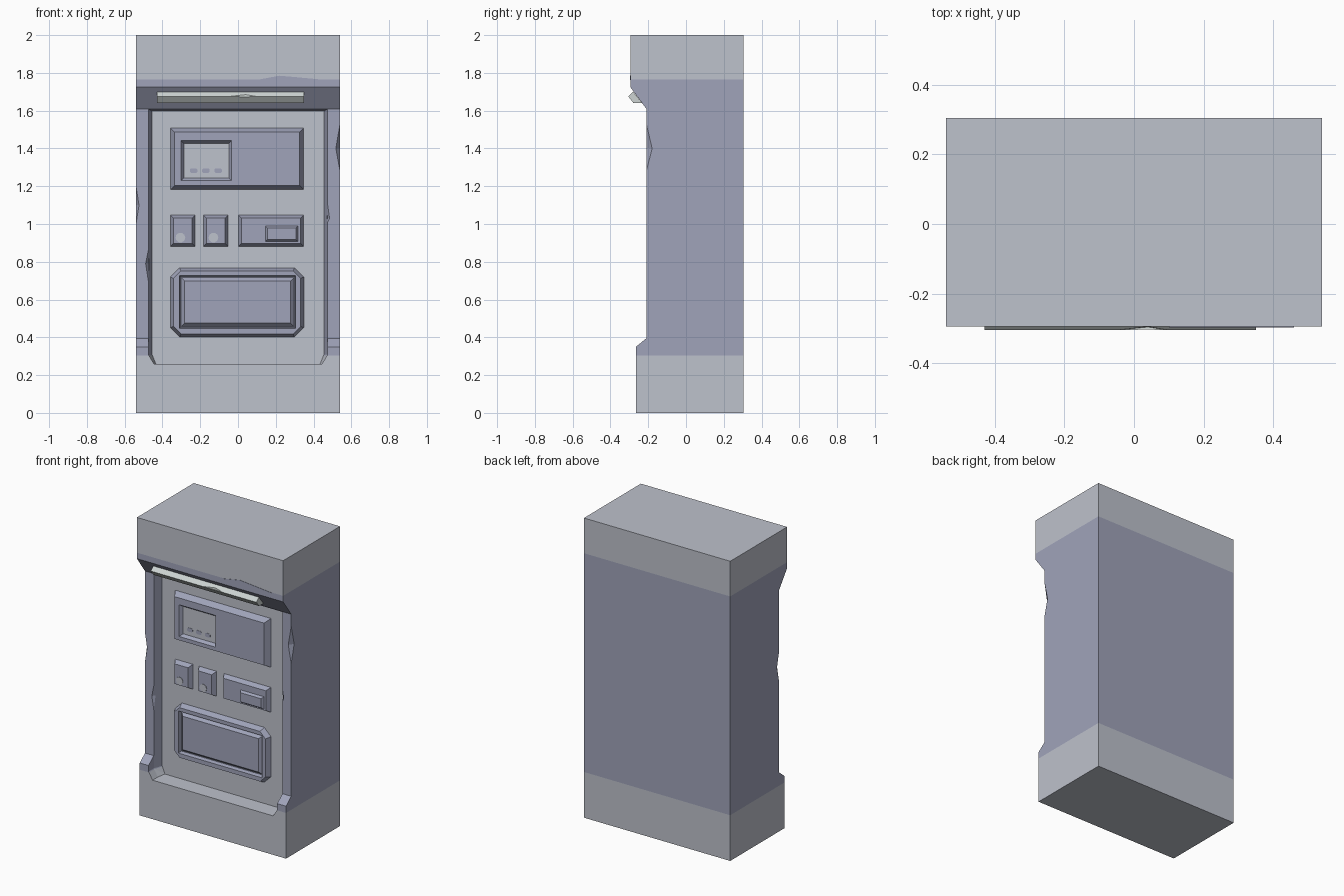
import bpy, bmesh, math
from mathutils import Vector

if "Cube" in bpy.data.objects:
    bpy.data.objects.remove(bpy.data.objects["Cube"])


def material(name, rgb):
    m = bpy.data.materials.new(name)
    m.diffuse_color = (*rgb, 1)
    m.use_nodes = True
    m.node_tree.nodes["Principled BSDF"].inputs["Base Color"].default_value = m.diffuse_color
    return m


GREY = material("light grey", (0.515, 0.539, 0.604))
BLUE = material("blue grey", (0.352, 0.371, 0.491))
LAMP = material("pale lamp", (0.61, 0.658, 0.645))

PANEL = -0.15   # y of the recessed front panel


def finish(name, bm, mats):
    bmesh.ops.recalc_face_normals(bm, faces=bm.faces)
    me = bpy.data.meshes.new(name)
    bm.to_mesh(me)
    bm.free()
    ob = bpy.data.objects.new(name, me)
    bpy.context.collection.objects.link(ob)
    for m in mats:
        me.materials.append(m)
    return ob


def hull(name, pts, mat):
    bm = bmesh.new()
    for p in pts:
        bm.verts.new(p)
    bmesh.ops.convex_hull(bm, input=bm.verts)
    bmesh.ops.dissolve_limit(bm, angle_limit=0.005, verts=bm.verts, edges=bm.edges)
    return finish(name, bm, [mat])


def extrude_x(name, profile, x0, x1, mat):
    """Extrude a (y, z) profile along x."""
    bm = bmesh.new()
    a = [bm.verts.new((x0, y, z)) for y, z in profile]
    b = [bm.verts.new((x1, y, z)) for y, z in profile]
    bm.faces.new(a)
    bm.faces.new(b[::-1])
    n = len(a)
    for i in range(n):
        bm.faces.new((a[i], a[(i + 1) % n], b[(i + 1) % n], b[i]))
    return finish(name, bm, [mat])


def outline(x0, x1, z0, z1, y, c=0):
    """Rectangle in the front plane, with optional cut corners."""
    if c == 0:
        return [(x, y, z) for x in (x0, x1) for z in (z0, z1)]
    return [(x, y, z) for xa, xb in ((x0, x0 + c), (x1, x1 - c))
            for za, zb in ((z0, z0 + c), (z1, z1 - c)) for x, z in ((xb, za), (xa, zb))]


def raised(name, x0, x1, z0, z1, back, front, inset, mat, c=0):
    """Plate with bevelled sides; a negative inset widens it toward the front."""
    i = inset
    return hull(name, outline(x0, x1, z0, z1, back, c)
                + outline(x0 + i, x1 - i, z0 + i, z1 - i, front, c * 0.8), mat)


def cut(ob, cutter):
    m = ob.modifiers.new("cut", "BOOLEAN")
    m.operation = "DIFFERENCE"
    m.solver = "EXACT"
    m.object = cutter
    bpy.context.view_layer.objects.active = ob
    bpy.ops.object.modifier_apply(modifier=m.name)
    bpy.data.objects.remove(cutter)


# Cabinet body from its side profile
body = extrude_x("cabinet", [(0.305, 0), (-0.265, 0), (-0.265, 0.35), (-0.21, 0.395),
                             (-0.21, 1.61), (-0.295, 1.725), (-0.295, 2), (0.305, 2)],
                 -0.54, 0.54, GREY)

# Front recess with sloped sides
pts = []
for y, w, b, top in ((PANEL, 0.455, 0.435, 1.597), (-0.21, 0.475, 0.445, 1.608),
                     (-0.35, 0.475, 0.445, 1.608)):
    for s in (-1, 1):
        pts += [(s * b, y, 0.26), (s * w, y, 0.31), (s * w, y, top)]
cut(body, hull("recess_cutter", pts, GREY))

# Worn chips on the column edges: (edge x, inward direction, low z, mid z, high z, size)
for x, d, z0, zm, z1, r in ((0.54, -1, 1.28, 1.40, 1.53, 0.022),
                            (-0.54, 1, 1.0, 1.1, 1.2, 0.016),
                            (-0.475, -1, 0.70, 0.79, 0.86, 0.014),
                            (0.475, 1, 1.01, 1.03, 1.10, 0.010)):
    e = Vector((x, -0.21, 0))
    out = Vector((-d * 0.03, -0.03, zm))
    cut(body, hull("chip_cutter", [e + Vector((0, 0, z0)), e + Vector((0, 0, z1)),
                                   e + Vector((d * r, 0, zm)), e + Vector((0, r * 1.4, zm)),
                                   e + out], GREY))

# Blue middle band, grey front panel, grey top and base
body.data.materials.clear()
body.data.materials.append(GREY)
body.data.materials.append(BLUE)
bm = bmesh.new()
bm.from_mesh(body.data)
for z in (0.305, 1.765):
    bmesh.ops.bisect_plane(bm, geom=bm.verts[:] + bm.edges[:] + bm.faces[:],
                           plane_co=(0, 0, z), plane_no=(0, 0, 1))
for f in bm.faces:
    c = f.calc_center_bounds()
    panel = f.normal.y < -0.9 and abs(c.y - PANEL) < 0.01
    f.material_index = int(0.305 < c.z < 1.765 and not panel)
bm.to_mesh(body.data)
bm.free()

# Uneven paint edge on the header
hull("paint_edge", [(x, y, z) for y in (-0.297, -0.29) for x, z in
                    ((0.1, 1.763), (0.22, 1.785), (0.30, 1.778), (0.46, 1.763))], BLUE)

# Lamp bar under the header, nicked along its front edge
lamp = extrude_x("lamp_bar", [(-0.305, 1.675), (-0.28, 1.70), (-0.232, 1.64), (-0.278, 1.64)],
                 -0.43, 0.35, LAMP)
cut(lamp, hull("nick_cutter", [(-0.05, -0.305, 1.675), (0.10, -0.305, 1.675),
                               (0.04, -0.296, 1.672), (0.04, -0.295, 1.685),
                               (0.04, -0.32, 1.675)], LAMP))

# Display housing with sunken screen
display = raised("display_housing", -0.36, 0.35, 1.18, 1.51, PANEL + 0.004, -0.19, 0.024, BLUE)
cut(display, raised("screen_cutter", -0.285, -0.05, 1.245, 1.425, -0.168, -0.2, -0.023, BLUE))
raised("screen", -0.29, -0.04, 1.24, 1.43, -0.166, -0.170, 0, GREY)
for x in (-0.235, -0.17, -0.105):
    raised("screen_mark", x - 0.02, x + 0.02, 1.27, 1.295, -0.169, -0.172, 0, BLUE, 0.008)

# Row of small panels
for name, x0, x1 in (("left_button_panel", -0.36, -0.225),
                     ("right_button_panel", -0.185, -0.05), ("coin_panel", 0.0, 0.35)):
    raised(name, x0, x1, 0.88, 1.05, PANEL + 0.004, -0.18, 0.018, BLUE)
raised("coin_slot", 0.143, 0.318, 0.905, 0.99, -0.178, -0.195, 0.012, BLUE)
for x in (-0.305, -0.13):
    hull("round_button", [(x + 0.026 * math.cos(k * math.pi / 5), y,
                           0.928 + 0.026 * math.sin(k * math.pi / 5))
                          for k in range(10) for y in (-0.179, -0.183)], GREY)

# Dispensing hatch: cut-corner frame, sunken opening, bevelled flap
hatch = raised("hatch_frame", -0.36, 0.35, 0.40, 0.77, PANEL + 0.004, -0.185, 0.018, BLUE, 0.05)
cut(hatch, raised("hatch_cutter", -0.305, 0.30, 0.452, 0.722, -0.16, -0.195, -0.008, BLUE))
raised("hatch_flap", -0.303, 0.298, 0.455, 0.718, -0.158, -0.18, 0.02, BLUE)
